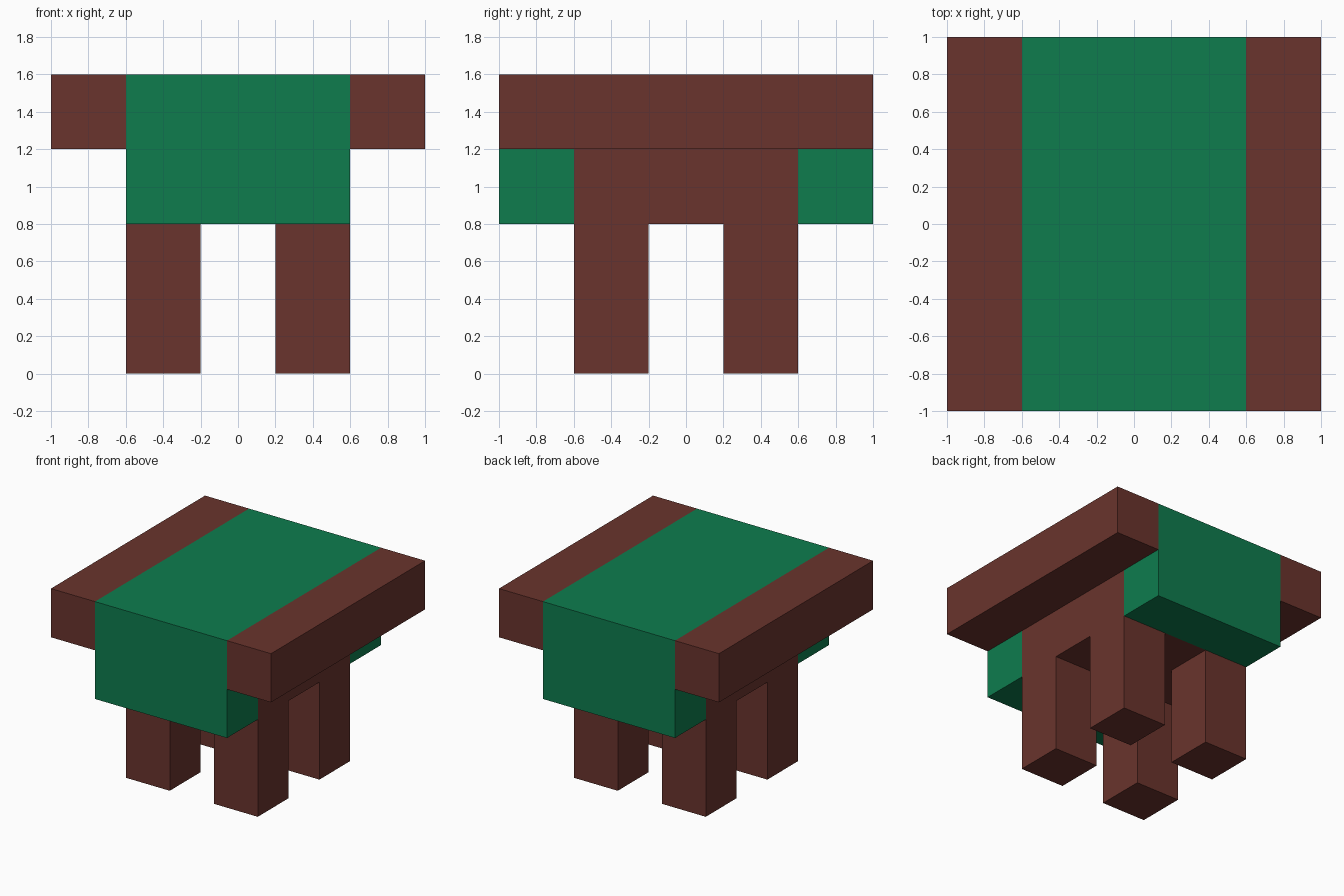
import bpy, bmesh

if "Cube" in bpy.data.objects:
    bpy.data.objects.remove(bpy.data.objects["Cube"])


def material(name, rgb):
    m = bpy.data.materials.new(name)
    m.diffuse_color = (*rgb, 1.0)
    m.use_nodes = True
    m.node_tree.nodes["Principled BSDF"].inputs["Base Color"].default_value = m.diffuse_color
    return m


WOOD = material("brown wood", (0.144, 0.034, 0.026))
CLOTH = material("green cloth", (0.0044, 0.202, 0.076))


def finish(bm, name, mat):
    bmesh.ops.recalc_face_normals(bm, faces=bm.faces)
    mesh = bpy.data.meshes.new(name)
    bm.to_mesh(mesh)
    bm.free()
    mesh.materials.append(mat)
    obj = bpy.data.objects.new(name, mesh)
    bpy.context.collection.objects.link(obj)
    return obj


def box(name, x, y, z, mat):
    """Box from (min, max) ranges on each axis."""
    bm = bmesh.new()
    bmesh.ops.create_cube(bm, size=1)
    for v in bm.verts:
        v.co = [r[0] if c < 0 else r[1] for c, r in zip(v.co, (x, y, z))]
    return finish(bm, name, mat)


# Cloth: upside-down U profile swept across the table's width
half = [(0.6, 1.2), (0.6, 0.8), (1.0, 0.8), (1.0, 1.6)]
profile = half + [(-y, z) for y, z in reversed(half)]
bm = bmesh.new()
face = bm.faces.new([bm.verts.new((-0.6, y, z)) for y, z in profile])
swept = bmesh.ops.extrude_face_region(bm, geom=[face])["geom"]
bmesh.ops.translate(bm, vec=(1.2, 0, 0),
                    verts=[g for g in swept if isinstance(g, bmesh.types.BMVert)])
finish(bm, "table_cloth", CLOTH)

# Wooden base under the cloth
box("table_base", (-0.6, 0.6), (-0.6, 0.6), (0.8, 1.2), WOOD)

# Exposed table top edges and the four legs
for sx, side in ((-1, "left"), (1, "right")):
    x = sorted((0.6 * sx, 1.0 * sx))
    box(f"{side}_table_top", x, (-1, 1), (1.2, 1.6), WOOD)
    for sy, end in ((-1, "front"), (1, "back")):
        box(f"{end}_{side}_leg", sorted((0.2 * sx, 0.6 * sx)),
            sorted((0.2 * sy, 0.6 * sy)), (0, 0.8), WOOD)
